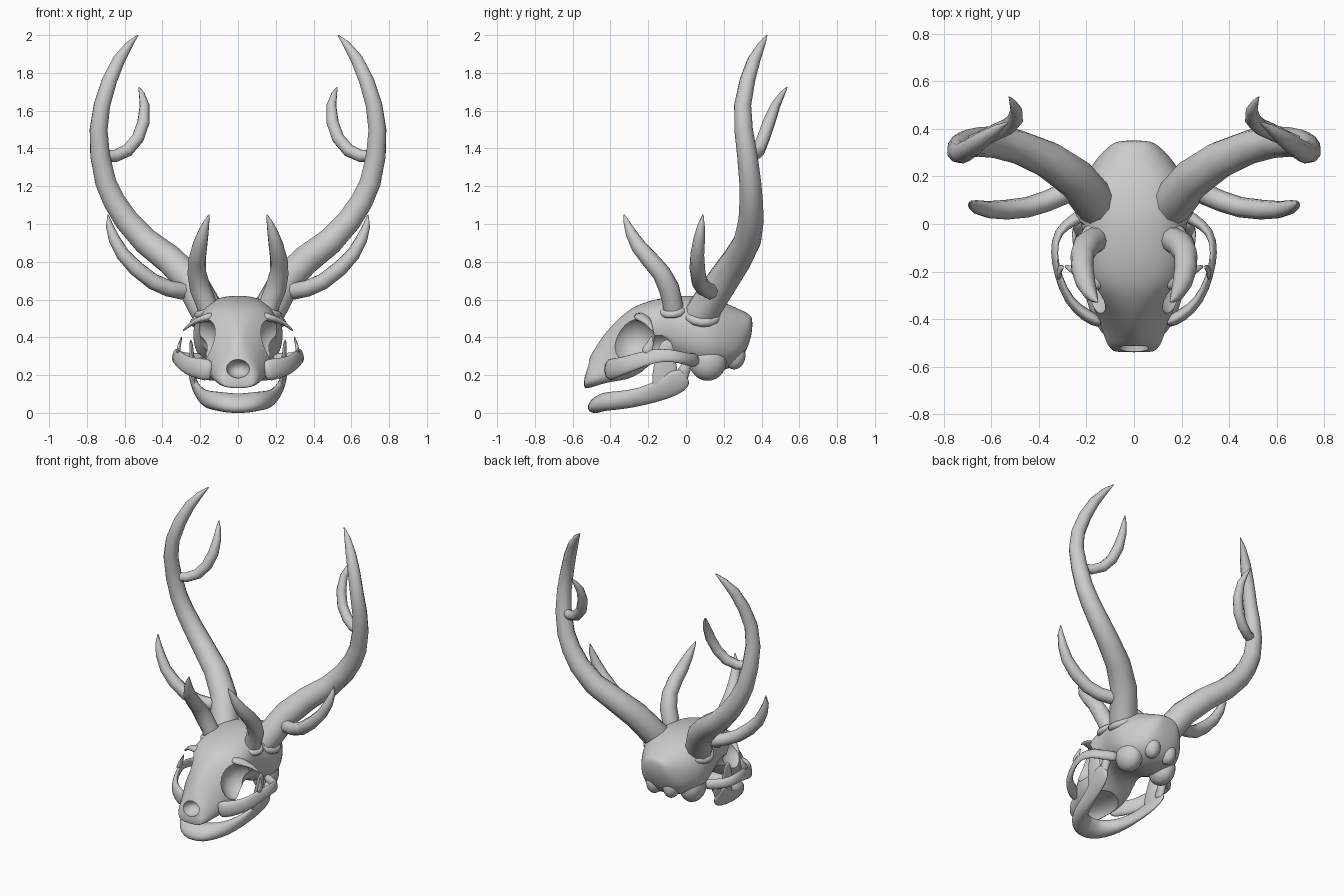
import bpy, bmesh, math
from mathutils import Vector


def finish(ob, angle=40):
    bpy.ops.object.select_all(action='DESELECT')
    bpy.context.view_layer.objects.active = ob
    ob.select_set(True)
    bpy.ops.object.convert(target='MESH')
    bpy.ops.object.shade_smooth_by_angle(angle=math.radians(angle))


def loft(name, rings):
    bm = bmesh.new()
    vs = [[bm.verts.new(p) for p in r] for r in rings]
    n = len(vs[0])
    for a, b in zip(vs, vs[1:]):
        for i in range(n):
            bm.faces.new((a[i], a[(i + 1) % n], b[(i + 1) % n], b[i]))
    bm.faces.new(vs[0][::-1])
    bm.faces.new(vs[-1])
    bmesh.ops.recalc_face_normals(bm, faces=bm.faces)
    me = bpy.data.meshes.new(name)
    bm.to_mesh(me)
    bm.free()
    ob = bpy.data.objects.new(name, me)
    bpy.context.collection.objects.link(ob)
    return ob


def tube(name, pts, sides=10, ref=(0, 0, 1), sub=0, merge=False):
    """Mirrored tube through (x, y, z, side radius, radius along ref)."""
    P = [Vector(p[:3]) for p in pts]
    up, rings, last = Vector(ref), [], None
    for i, p in enumerate(pts):
        t = (P[min(i + 1, len(P) - 1)] - P[max(i - 1, 0)]).normalized()
        if merge and i == 0:
            t = Vector((1, 0, 0))
        if last:
            up = last.rotation_difference(t) @ up
        up = (up - t * up.dot(t)).normalized()
        side, last = t.cross(up), t
        a, b = p[3], p[-1]
        rings.append([P[i] + side * a * math.cos(k * math.tau / sides)
                      + up * b * math.sin(k * math.tau / sides) for k in range(sides)])
    ob = loft(name, rings)
    if merge:  # open the end on the centre line so both halves join
        bm = bmesh.new()
        bm.from_mesh(ob.data)
        bmesh.ops.delete(bm, geom=[f for f in bm.faces if abs(f.calc_center_median().x) < 1e-5],
                         context='FACES_ONLY')
        bm.to_mesh(ob.data)
        bm.free()
    ob.modifiers.new("mirror", 'MIRROR').use_mirror_merge = merge
    if sub:
        ob.modifiers.new("smooth", 'SUBSURF').levels = sub
    finish(ob, 60)
    return ob


def ellipsoid(name, loc, r, rot=(0, 0, 0)):
    bpy.ops.mesh.primitive_uv_sphere_add(segments=24, ring_count=14, location=loc, rotation=rot)
    ob = bpy.context.object
    ob.name, ob.scale = name, r
    return ob


def burr(name, loc, axis, R, r):
    for s in (1, -1):
        rot = Vector((0, 0, 1)).rotation_difference(Vector((axis[0] * s, *axis[1:]))).to_euler()
        bpy.ops.mesh.primitive_torus_add(major_radius=R, minor_radius=r, major_segments=14,
                                         minor_segments=8, location=(loc[0] * s, *loc[1:]), rotation=rot)
        bpy.context.object.name = name
        finish(bpy.context.object, 60)


# cranium and muzzle: y, top, bottom, half width, narrowing towards the top
sections = [(-.54, .175, .135, .08, 0), (-.53, .22, .13, .11, .35), (-.515, .285, .13, .14, .55),
            (-.49, .33, .13, .165, .68), (-.44, .41, .135, .19, .72), (-.37, .49, .14, .215, .55),
            (-.30, .55, .15, .22, .25), (-.24, .58, .21, .215, .0), (-.16, .605, .285, .185, -.2),
            (-.06, .62, .275, .20, -.1), (.03, .625, .23, .235, 0), (.12, .612, .205, .245, 0),
            (.2, .588, .225, .215, .05), (.28, .552, .25, .17, .15), (.335, .525, .36, .105, .1),
            (.352, .50, .44, .06, 0)]
N = 20
rings = []
for y, zt, zb, w, tp in sections:
    ring = []
    for k in range(N):
        c, s = math.cos(k * math.tau / N), math.sin(k * math.tau / N)
        x = math.copysign(abs(c) ** .85, c) * w * (1 - tp * (s + 1) / 2)
        ring.append((x, y, (zt + zb) / 2 + (zt - zb) / 2 * math.copysign(abs(s) ** .85, s)))
    rings.append(ring)
skull = loft("skull", rings)
skull.modifiers.new("smooth", 'SUBSURF').levels = 2

# eye sockets, nose opening, hollow palate and temple hollows
cutters = [ellipsoid("nose_cutter", (0, -.535, .235), (.062, .08, .05)),
           ellipsoid("palate_cutter", (0, -.29, .13), (.145, .23, .09))]
for s in (1, -1):
    cutters.append(ellipsoid("socket_cutter", (.23 * s, -.29, .385), (.145, .125, .13),
                             (math.radians(-20), 0, math.radians(-15 * s))))
    cutters.append(ellipsoid("temple_cutter", (.27 * s, -.14, .33), (.12, .11, .10)))
for c in cutters:
    m = skull.modifiers.new("cut", 'BOOLEAN')
    m.operation, m.solver, m.object = 'DIFFERENCE', 'EXACT', c
finish(skull)
for c in cutters:
    bpy.data.objects.remove(c)

# ear bulges and neck knobs under the skull
for s in (1, -1):
    for name, loc, r in (("ear_bulge", (.135 * s, .115, .275), (.08, .10, .105)),
                         ("neck_knob", (.065 * s, .255, .305), (.055, .06, .075))):
        finish(ellipsoid(name, loc, r), 60)

# cheek arches with their spurs, and brow spurs
tube("cheek_arch", [(.13, -.42, .22, .03, .07), (.205, -.385, .235, .03, .06), (.275, -.325, .25, .022, .052),
                    (.32, -.22, .29, .014, .045), (.34, -.12, .31, .014, .038), (.325, -.03, .295, .018, .036),
                    (.25, .02, .28, .03, .037), (.18, .06, .28, .03, .045)], 8, sub=1)
tube("cheek_spur", [(.315, -.22, .31, .014, .04), (.315, -.19, .35, .01, .025), (.295, -.18, .41, .004, .006)],
     8, (0, 1, 0), 1)
tube("brow_spur", [(.12, -.25, .515, .03, .05), (.19, -.225, .50, .02, .038), (.25, -.195, .475, .012, .02),
                   (.295, -.175, .43, .005, .006)], 8, (0, 1, 0), 1)

# lower jaw with its two upright prongs
tube("lower_jaw", [(0, -.455, .05, .078, .045), (.05, -.45, .053, .075, .046), (.10, -.42, .062, .062, .05),
                   (.15, -.35, .066, .045, .052), (.19, -.23, .085, .028, .05), (.22, -.12, .125, .022, .062),
                   (.24, -.04, .17, .018, .072), (.245, .005, .2, .012, .045)], 12, (0, -.55, 1), 1, True)
tube("jaw_prong", [(.225, -.11, .10, .015, .075), (.235, -.11, .2, .016, .08), (.245, -.11, .3, .015, .055),
                   (.25, -.10, .395, .008, .03)], 8, (0, 1, 0), 1)
tube("jaw_hinge", [(.235, -.05, .15, .018, .055), (.235, -.01, .22, .022, .035), (.23, .02, .285, .045, .025)],
     8, (0, 1, 0), 1)

# main antlers
tube("antler", [(.13, .05, .48, .088), (.18, .11, .57, .09), (.25, .195, .70, .086), (.36, .27, .81, .08),
                (.49, .325, .91, .073), (.59, .345, 1.02, .067), (.655, .345, 1.12, .062), (.70, .34, 1.22, .058),
                (.73, .325, 1.36, .054), (.738, .305, 1.5, .049), (.72, .30, 1.63, .045), (.68, .325, 1.76, .041),
                (.63, .36, 1.87, .034), (.575, .40, 1.95, .02), (.53, .428, 2.0, .003)])
# lower and upper tines
tube("lower_tine", [(.25, .16, .66, .035), (.30, .125, .645, .045), (.37, .095, .66, .044), (.45, .07, .695, .043),
                    (.54, .06, .765, .042), (.61, .06, .84, .037), (.655, .07, .92, .031), (.68, .08, .99, .02),
                    (.688, .09, 1.05, .003)], 8)
tube("upper_tine", [(.71, .33, 1.36, .03), (.65, .355, 1.36, .033), (.585, .385, 1.39, .035), (.53, .41, 1.455, .035),
                    (.50, .44, 1.54, .034), (.495, .475, 1.63, .026), (.51, .51, 1.69, .015),
                    (.525, .535, 1.725, .003)], 8)
# front horns
tube("front_horn", [(.145, -.062, .5, .058), (.168, -.07, .58, .055), (.20, -.09, .66, .056), (.218, -.13, .74, .05),
                    (.217, -.19, .81, .047), (.203, -.25, .88, .041), (.185, -.29, .95, .03), (.167, -.315, 1.01, .016),
                    (.153, -.328, 1.05, .003)])
# rings around the antler and horn roots
burr("antler_ring", (.16, .085, .52), (.5, .1, .85), .082, .024)
burr("horn_ring", (.16, -.07, .54), (.35, -.1, .9), .055, .02)
